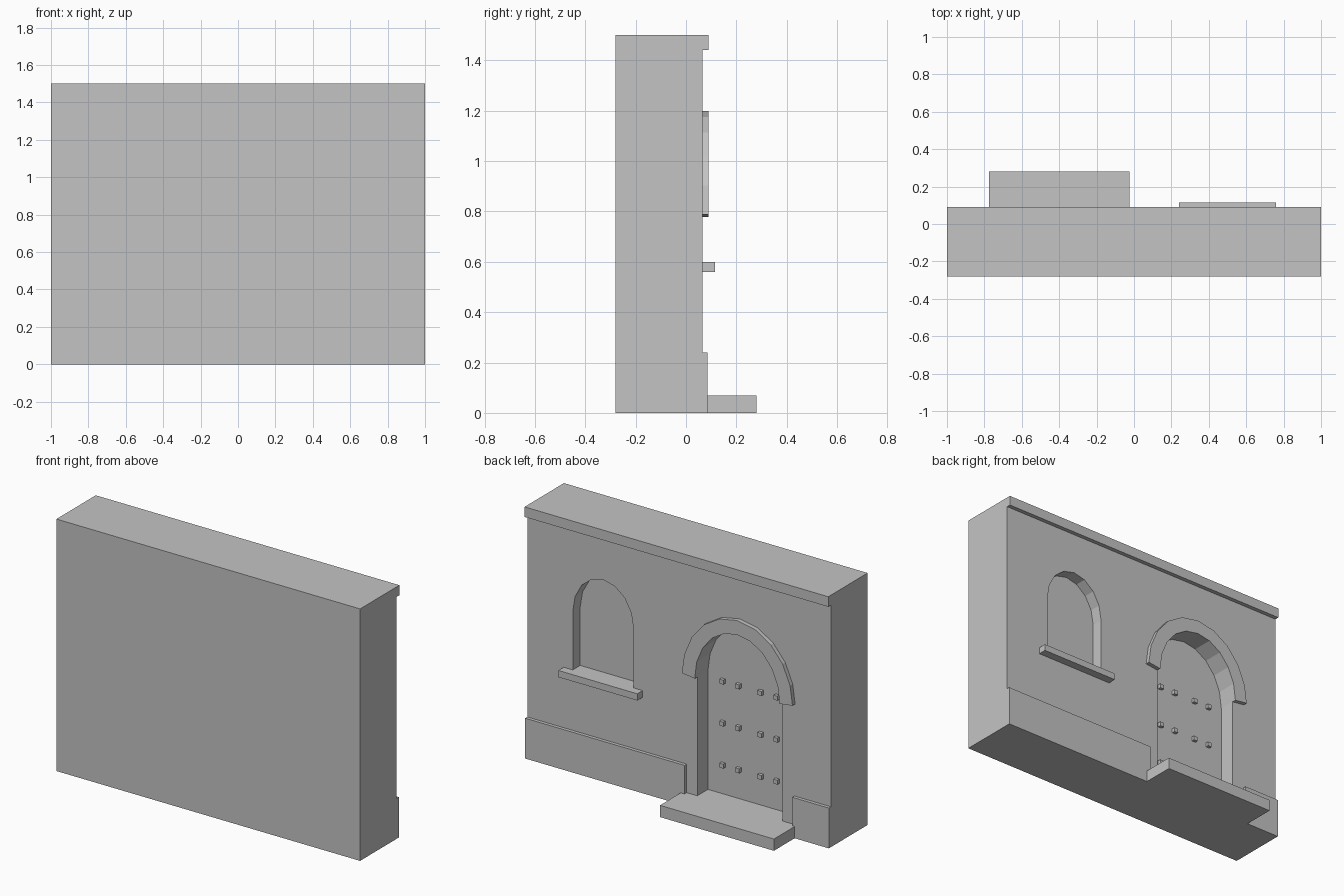
import bpy, bmesh, math

if "Cube" in bpy.data.objects:
    bpy.data.objects.remove(bpy.data.objects["Cube"])

stone = bpy.data.materials.new("stone_grey")
stone.diffuse_color = (0.55, 0.55, 0.55, 1)
stone.use_nodes = True
stone.node_tree.nodes["Principled BSDF"].inputs["Base Color"].default_value = stone.diffuse_color

FRONT, FACE = -0.28, 0.065     # plain side and decorated side of the wall (y)


def finish(name, bm):
    bmesh.ops.recalc_face_normals(bm, faces=bm.faces)
    mesh = bpy.data.meshes.new(name)
    bm.to_mesh(mesh)
    bm.free()
    mesh.materials.append(stone)
    obj = bpy.data.objects.new(name, mesh)
    bpy.context.collection.objects.link(obj)
    return obj


def box(name, x0, x1, y0, y1, z0, z1):
    return prism(name, [(x0, z0), (x1, z0), (x1, z1), (x0, z1)], y0, y1)


def prism(name, outline, y0, y1):
    """Extrude an x-z outline along y."""
    bm = bmesh.new()
    face = bm.faces.new([bm.verts.new((x, y0, z)) for x, z in outline])
    ext = bmesh.ops.extrude_face_region(bm, geom=[face])["geom"]
    for v in ext:
        if isinstance(v, bmesh.types.BMVert):
            v.co.y = y1
    return finish(name, bm)


def arch(cx, half, spring, rise, segs):
    """Points of a half ellipse from +x to -x."""
    return [(cx + half * math.cos(math.pi * i / segs),
             spring + rise * math.sin(math.pi * i / segs)) for i in range(segs + 1)]


def offset(points, dist):
    """Push an open line outward along its normals."""
    out = []
    for i, (x, z) in enumerate(points):
        a, b = points[max(i - 1, 0)], points[min(i + 1, len(points) - 1)]
        dx, dz = b[0] - a[0], b[1] - a[1]
        n = math.hypot(dx, dz)
        out.append((x + dz / n * dist, z - dx / n * dist))
    return out


def recess(wall, name, curve, bottom, depth):
    """Cut an arched niche into the wall."""
    outline = [(curve[-1][0], bottom), (curve[0][0], bottom)] + curve
    cutter = prism(name, outline, FACE - depth, FACE + 0.1)
    cutter.hide_render = True
    mod = wall.modifiers.new(name, "BOOLEAN")
    mod.operation, mod.solver, mod.object = "DIFFERENCE", "EXACT", cutter
    bpy.context.view_layer.objects.active = wall
    bpy.ops.object.modifier_apply(modifier=name)
    bpy.data.objects.remove(cutter)


# Wall with arched window and door niches
wall = box("wall", -1, 1, FRONT, FACE, 0, 1.5)
window_curve = arch(0.5, 0.2, 0.95, 0.24, 8)
door_x = -0.4
door_curve = arch(door_x, 0.28, 0.777, 0.336, 10)
recess(wall, "window_cutter", window_curve, 0.6, 0.07)
recess(wall, "door_cutter", door_curve, 0.07, 0.1)

# Cornice, plinth, sill and doorstep
box("cornice", -1, 1, FACE, 0.09, 1.44, 1.5)
box("plinth_long", -0.05, 1, FACE, 0.085, 0, 0.24)
box("plinth_short", -1, -0.76, FACE, 0.085, 0, 0.24)
box("window_sill", 0.24, 0.76, FACE, 0.115, 0.56, 0.6)
box("doorstep", -0.775, -0.025, FACE, 0.28, 0, 0.07)

# Hood moulding over the door
outer = offset(door_curve, 0.085)
prism("door_hood", outer + door_curve[::-1], FACE, 0.09)

# Door studs in three rows of four
s = 0.013
for row, z in enumerate((0.245, 0.495, 0.745)):
    for col, dx in enumerate((-0.178, -0.073, 0.073, 0.178)):
        x = door_x + dx
        box(f"door_stud_{row}_{col}", x - s, x + s, FACE - 0.1, FACE - 0.08, z - s, z + s)
